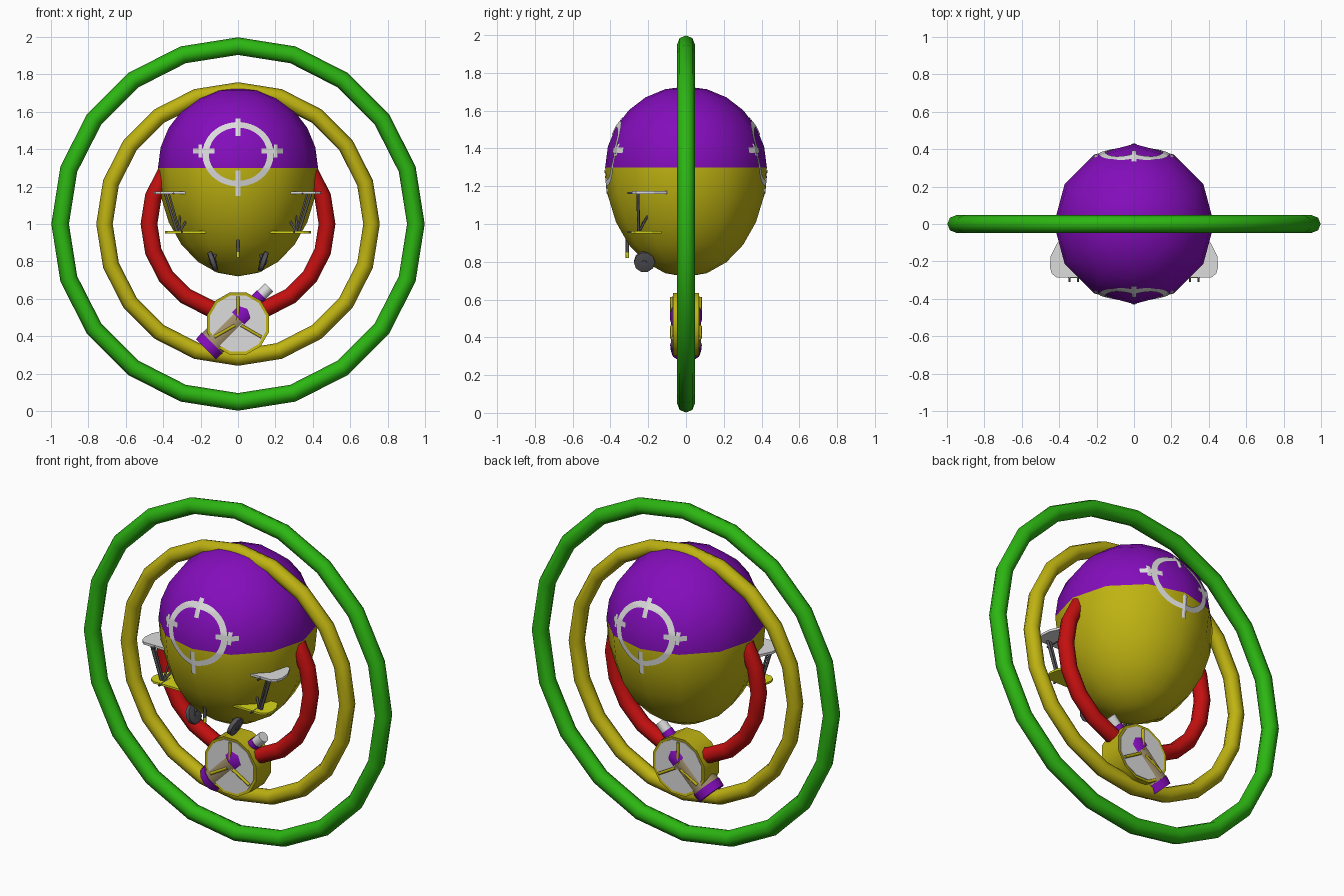
import bpy, bmesh, math
from mathutils import Vector
from mathutils.bvhtree import BVHTree

if "Cube" in bpy.data.objects:
    bpy.data.objects.remove(bpy.data.objects["Cube"])


def mat(name, r, g, b):
    m = bpy.data.materials.new(name)
    m.diffuse_color = (r, g, b, 1)
    m.use_nodes = True
    m.node_tree.nodes["Principled BSDF"].inputs["Base Color"].default_value = m.diffuse_color
    return m


GREEN = mat("green", 0.025, 0.47, 0.006)
YELLOW = mat("mustard_yellow", 0.52, 0.45, 0.006)
RED = mat("red", 0.55, 0.005, 0.005)
PURPLE = mat("purple", 0.23, 0.004, 0.50)
WHITE = mat("off_white", 0.72, 0.72, 0.72)
TAN = mat("tan", 0.36, 0.28, 0.15)
LEMON = mat("lemon_yellow", 0.68, 0.68, 0.01)
GREY = mat("dark_grey", 0.09, 0.09, 0.10)


def finish(name, bm, mats, angle=None):
    me = bpy.data.meshes.new(name)
    bm.to_mesh(me)
    bm.free()
    ob = bpy.data.objects.new(name, me)
    bpy.context.collection.objects.link(ob)
    for m in mats:
        me.materials.append(m)
    if angle:
        bpy.ops.object.select_all(action='DESELECT')
        ob.select_set(True)
        bpy.context.view_layer.objects.active = ob
        bpy.ops.object.shade_smooth_by_angle(angle=math.radians(angle))
    return ob


def lathe(name, origin, axis, stations, sides, mats, angle=40, spin=0):
    """Turned part: stations are (distance, radius, material index of next band)."""
    origin, axis = Vector(origin), Vector(axis).normalized()
    u = Vector((0, 1, 0)) if abs(axis.y) < 0.9 else Vector((1, 0, 0))
    u = (u - axis * u.dot(axis)).normalized()
    v = axis.cross(u)
    bm = bmesh.new()
    rings = []
    for d, r, _ in stations:
        ang = [2 * math.pi * i / sides + spin for i in range(sides)]
        rings.append([bm.verts.new(origin + axis * d + r * (u * math.cos(a) + v * math.sin(a))) for a in ang])
    for k in range(len(rings) - 1):
        for i in range(sides):
            j = (i + 1) % sides
            f = bm.faces.new((rings[k][i], rings[k][j], rings[k + 1][j], rings[k + 1][i]))
            f.material_index = stations[k][2]
    bm.faces.new(rings[0][::-1]).material_index = stations[0][2]
    bm.faces.new(rings[-1]).material_index = stations[-1][2]
    return finish(name, bm, mats, angle)


def rod(name, a, b, r, material, sides=6):
    d = Vector(b) - Vector(a)
    return lathe(name, a, d, [(0, r, 0), (d.length, r, 0)], sides, [material], 70)


# Three concentric rings
for name, major, minor, m in (("outer_ring", 0.951, 0.047, GREEN),
                              ("middle_ring", 0.714, 0.044, YELLOW),
                              ("inner_ring", 0.476, 0.045, RED)):
    bpy.ops.mesh.primitive_torus_add(major_segments=20, minor_segments=8, major_radius=major,
                                     minor_radius=minor, location=(0, 0, 1), rotation=(math.pi / 2, 0, 0))
    ob = bpy.context.object
    ob.name = name
    ob.data.materials.append(m)
    bpy.ops.object.shade_smooth()

# Egg-shaped balloon: round top, stretched bottom, split in colour at the equator
bm = bmesh.new()
bmesh.ops.create_uvsphere(bm, u_segments=12, v_segments=12, radius=0.428)
for v in bm.verts:
    v.co.z = 1.3 + v.co.z * (1 if v.co.z > 0 else 1.355)
for f in bm.faces:
    f.material_index = 0 if f.calc_center_median().z > 1.3 else 1
bm.normal_update()
skin = BVHTree.FromBMesh(bm)
finish("balloon", bm, [PURPLE, YELLOW], 60)


# Sight marks laid on the balloon skin, front and back
def sight_mark(name, side):
    bm = bmesh.new()

    def patch(fn, nu, nv):
        grid = []
        for i in range(nu + 1):
            row = []
            for j in range(nv + 1):
                x, z = fn(i / nu, j / nv)
                hit = skin.ray_cast(Vector((x, side * 2, z)), Vector((0, -side, 0)))[0]
                row.append(bm.verts.new((x, hit.y + side * 0.005, z)))
            grid.append(row)
        for i in range(nu):
            for j in range(nv):
                f = bm.faces.new((grid[i][j], grid[i + 1][j], grid[i + 1][j + 1], grid[i][j + 1]))
                f.normal_update()
                if f.normal.y * side < 0:
                    f.normal_flip()

    def ring(s, t):
        a = 2 * math.pi * s
        return (0.156 + 0.034 * t) * math.cos(a), 1.373 + (0.142 + 0.030 * t) * math.sin(a)

    patch(ring, 64, 3)
    for x0, x1, z0, z1 in ((0.125, 0.24, 1.376, 1.404), (-0.24, -0.125, 1.376, 1.404),
                           (-0.014, 0.014, 1.47, 1.565), (-0.014, 0.014, 1.15, 1.285),
                           (0.192, 0.212, 1.355, 1.425), (-0.212, -0.192, 1.355, 1.425)):
        patch(lambda s, t: (x0 + (x1 - x0) * s, z0 + (z1 - z0) * t), 8, 8)
    finish(name, bm, [WHITE])


sight_mark("front_sight_mark", -1)
sight_mark("back_sight_mark", 1)


# Biplane wings running through the balloon
def wing(name, half, z, thick, material):
    bm = bmesh.new()
    pts = half + [(-x, y) for x, y in reversed(half)]
    f = bm.faces.new([bm.verts.new((x, y, z)) for x, y in pts])
    top = bmesh.ops.extrude_face_region(bm, geom=[f])["geom"]
    bmesh.ops.translate(bm, verts=[g for g in top if isinstance(g, bmesh.types.BMVert)], vec=(0, 0, thick))
    bmesh.ops.recalc_face_normals(bm, faces=bm.faces)
    finish(name, bm, [material])


wing("upper_wing", [(0.2, -0.285), (0.415, -0.285), (0.44, -0.265), (0.45, -0.23), (0.445, -0.17), (0.41, -0.1), (0.2, -0.1)],
     1.16, 0.014, WHITE)
wing("lower_wing", [(0.1, -0.29), (0.35, -0.29), (0.38, -0.27), (0.39, -0.235), (0.38, -0.18), (0.35, -0.13), (0.1, -0.13)],
     0.95, 0.012, LEMON)

# Struts, probes and wheels, mirrored left and right
for s, side in ((-1, "left"), (1, "right")):
    rod(side + "_wing_strut_outer", (s * 0.39, -0.255, 1.162), (s * 0.325, -0.25, 0.955), 0.008, GREY)
    rod(side + "_wing_strut_inner", (s * 0.37, -0.255, 1.162), (s * 0.31, -0.25, 0.955), 0.006, GREY)
    rod(side + "_wing_brace", (s * 0.315, -0.25, 0.955), (s * 0.25, -0.20, 1.06), 0.007, GREY)
    rod(side + "_wing_brace_short", (s * 0.315, -0.25, 0.955), (s * 0.31, -0.2, 1.05), 0.006, GREY)
    rod(side + "_upper_probe", (s * 0.345, -0.31, 1.163), (s * 0.345, -0.2, 1.163), 0.006, GREY)
    rod(side + "_lower_probe", (s * 0.3, -0.31, 0.957), (s * 0.3, -0.2, 0.957), 0.006, GREY)
    lathe(side + "_wheel", (s * 0.135, -0.22, 0.80), (s, 0, -0.36),
          [(-0.015, 0.035, 0), (-0.011, 0.056, 0), (0.011, 0.056, 0), (0.015, 0.035, 0)], 10, [GREY])
    lathe(side + "_wheel_hub", (s * 0.135, -0.22, 0.80), (s, 0, -0.36),
          [(-0.02, 0.014, 0), (0.02, 0.014, 0)], 8, [GREY])
    rod(side + "_wheel_leg", (s * 0.13, -0.22, 0.80), (s * 0.10, -0.20, 0.93), 0.008, GREY)

# Propeller blade hanging below the balloon's nose
rod("propeller_blade", (0, -0.31, 0.85), (0, -0.31, 1.0), 0.009, GREY)
rod("propeller_tip", (0, -0.31, 0.82), (0, -0.31, 0.85), 0.009, LEMON)

# Round dial with pale faces and hands on both sides
C = (0, 0, 0.468)
lathe("dial_rim", C, (0, 1, 0), [(-0.066, 0.152, 0), (-0.07, 0.172, 0), (0.07, 0.172, 0), (0.066, 0.152, 0)],
      12, [YELLOW], 40, math.pi / 12)
for s, side in ((-1, "front"), (1, "back")):
    lathe(side + "_dial_face", C, (0, s, 0), [(0.06, 0.156, 0), (0.071, 0.156, 0)], 12, [WHITE], 40, math.pi / 12)
    for k, deg in enumerate((90, 210, 330)):
        a = math.radians(deg)
        d = Vector((math.cos(a), 0, math.sin(a)))
        o = Vector((0, s * 0.075, 0.468))
        rod(f"{side}_dial_hand_{k + 1}", o + d * 0.02, o + d * 0.145, 0.009, YELLOW)

# Spyglass pushed diagonally through the dial
lathe("spyglass", (0, 0, 0.495), (1, 0, 1),
      [(-0.238, 0.066, 0), (-0.238, 0.08, 0), (-0.19, 0.084, 0), (-0.19, 0.08, 1), (0.0, 0.08, 1),
       (0.0, 0.086, 0), (0.045, 0.086, 0), (0.10, 0.055, 0), (0.12, 0.034, 0), (0.178, 0.034, 0),
       (0.178, 0.031, 2), (0.236, 0.031, 2)], 12, [PURPLE, TAN, WHITE])
